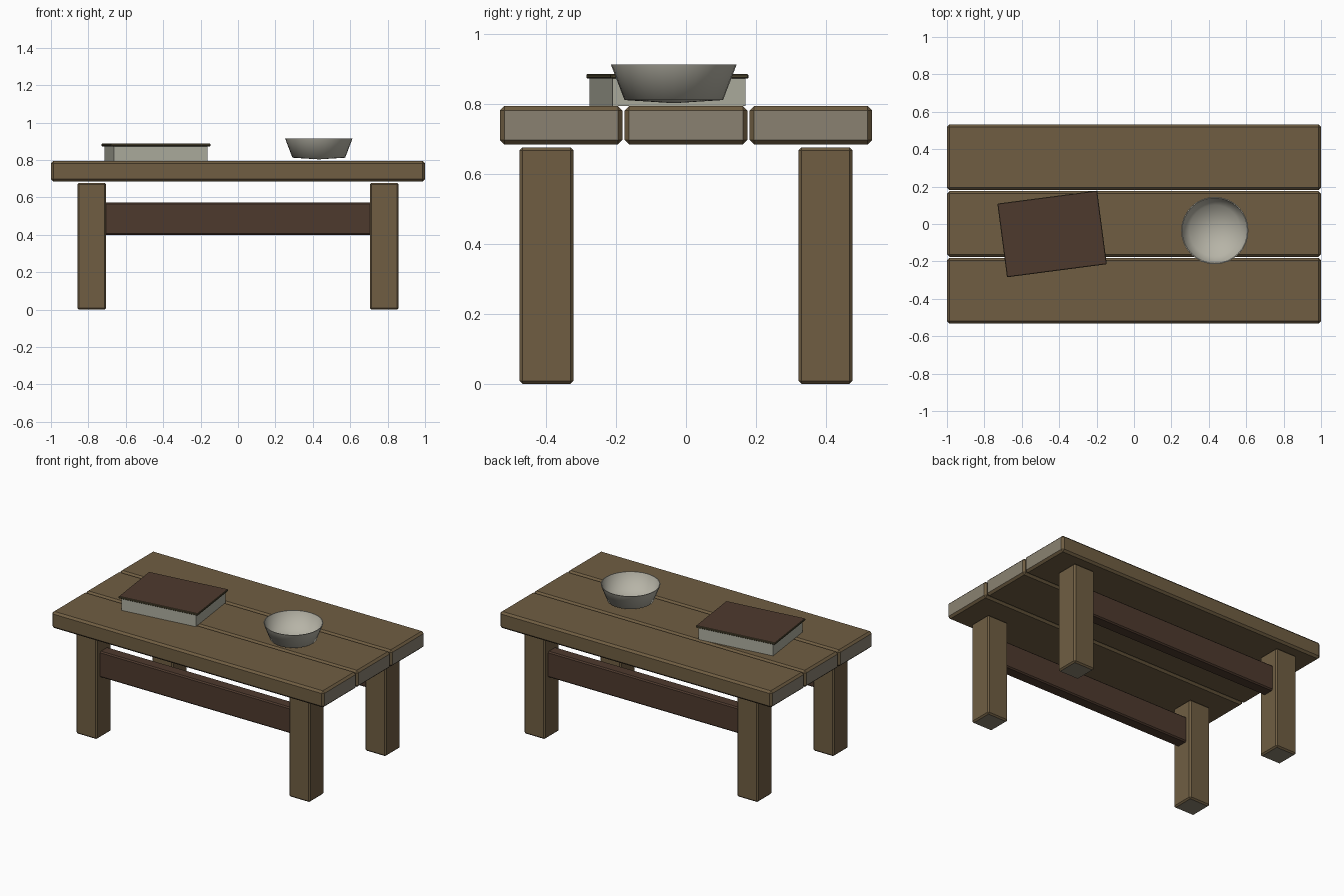
import bpy, bmesh, math
from mathutils import Vector

if "Cube" in bpy.data.objects:
    bpy.data.objects.remove(bpy.data.objects["Cube"])


def material(name, rgb):
    m = bpy.data.materials.new(name)
    m.diffuse_color = (*rgb, 1.0)
    m.use_nodes = True
    m.node_tree.nodes["Principled BSDF"].inputs["Base Color"].default_value = m.diffuse_color
    return m


WOOD = material("wood", (0.160, 0.111, 0.055))
END = material("end_grain", (0.255, 0.222, 0.165))
DARK = material("dark_wood", (0.076, 0.042, 0.027))
PAPER = material("paper", (0.42, 0.42, 0.345))
EDGE = material("cover_edge", (0.075, 0.062, 0.030))
CLAY = material("pale_ceramic", (0.47, 0.455, 0.385))


def add_object(name, bm, mats):
    mesh = bpy.data.meshes.new(name)
    bm.to_mesh(mesh)
    bm.free()
    for m in mats:
        mesh.materials.append(m)
    ob = bpy.data.objects.new(name, mesh)
    bpy.context.collection.objects.link(ob)
    return ob


def box(name, center, size, bevel, mats, end_axis=None, angle=0.0):
    """Chamfered box; the two flat faces along end_axis take the second material."""
    bm = bmesh.new()
    bmesh.ops.create_cube(bm, size=1.0)
    bmesh.ops.scale(bm, vec=Vector(size), verts=bm.verts)
    if bevel:
        bmesh.ops.bevel(bm, geom=bm.edges[:], offset=bevel, segments=1,
                        affect='EDGES', profile=0.5)
    bm.normal_update()
    if end_axis is not None:
        for f in bm.faces:
            f.material_index = int(abs(f.normal[end_axis]) > 0.9)
    ob = add_object(name, bm, mats)
    ob.location = center
    ob.rotation_euler.z = angle
    return ob


# Table top planks with pale end grain
for label, y in (("front", -0.357), ("middle", 0.0), ("back", 0.357)):
    box(f"{label}_plank", (0, y, 0.740), (2.0, 0.351, 0.110), 0.013, (WOOD, END), 0)

# Legs and long stretchers
for row, sy in (("front", -1), ("back", 1)):
    for side, sx in (("left", -1), ("right", 1)):
        box(f"{row}_{side}_leg", (sx * 0.782, sy * 0.399, 0.3385),
            (0.154, 0.154, 0.677), 0.009, (WOOD, END), 2)
    box(f"{row}_stretcher", (0, sy * 0.399, 0.486), (1.46, 0.08, 0.172), 0.008, (DARK,))

# Book: page block and overhanging cover
TURN = math.radians(7.45)
box("book_pages", (-0.438, -0.053, 0.834), (0.505, 0.383, 0.078), 0, (PAPER,), None, TURN)
cover = box("book_cover", (-0.438, -0.053, 0.880), (0.538, 0.397, 0.014), 0.003,
            (EDGE, DARK), 2, TURN)

# Bowl: thin turned shell, outside profile up and inside profile down
PROFILE = [(0, 0.803), (0.141, 0.812), (0.180, 0.914),
           (0.175, 0.914), (0.137, 0.817), (0, 0.808)]
bm = bmesh.new()
verts = [bm.verts.new((r, 0, z)) for r, z in PROFILE]
edges = [bm.edges.new(p) for p in zip(verts, verts[1:])]
bmesh.ops.spin(bm, geom=verts + edges, cent=(0, 0, 0), axis=(0, 0, 1),
               angle=math.tau, steps=32, use_merge=True)
bmesh.ops.remove_doubles(bm, verts=bm.verts[:], dist=0.0005)
bmesh.ops.recalc_face_normals(bm, faces=bm.faces[:])
for f in bm.faces:
    f.smooth = True
# Keep the rim crisp
for e in bm.edges:
    if all(v.co.z > 0.91 for v in e.verts):
        e.smooth = False
bowl = add_object("bowl", bm, (CLAY,))
bowl.location = (0.432, -0.035, 0)
